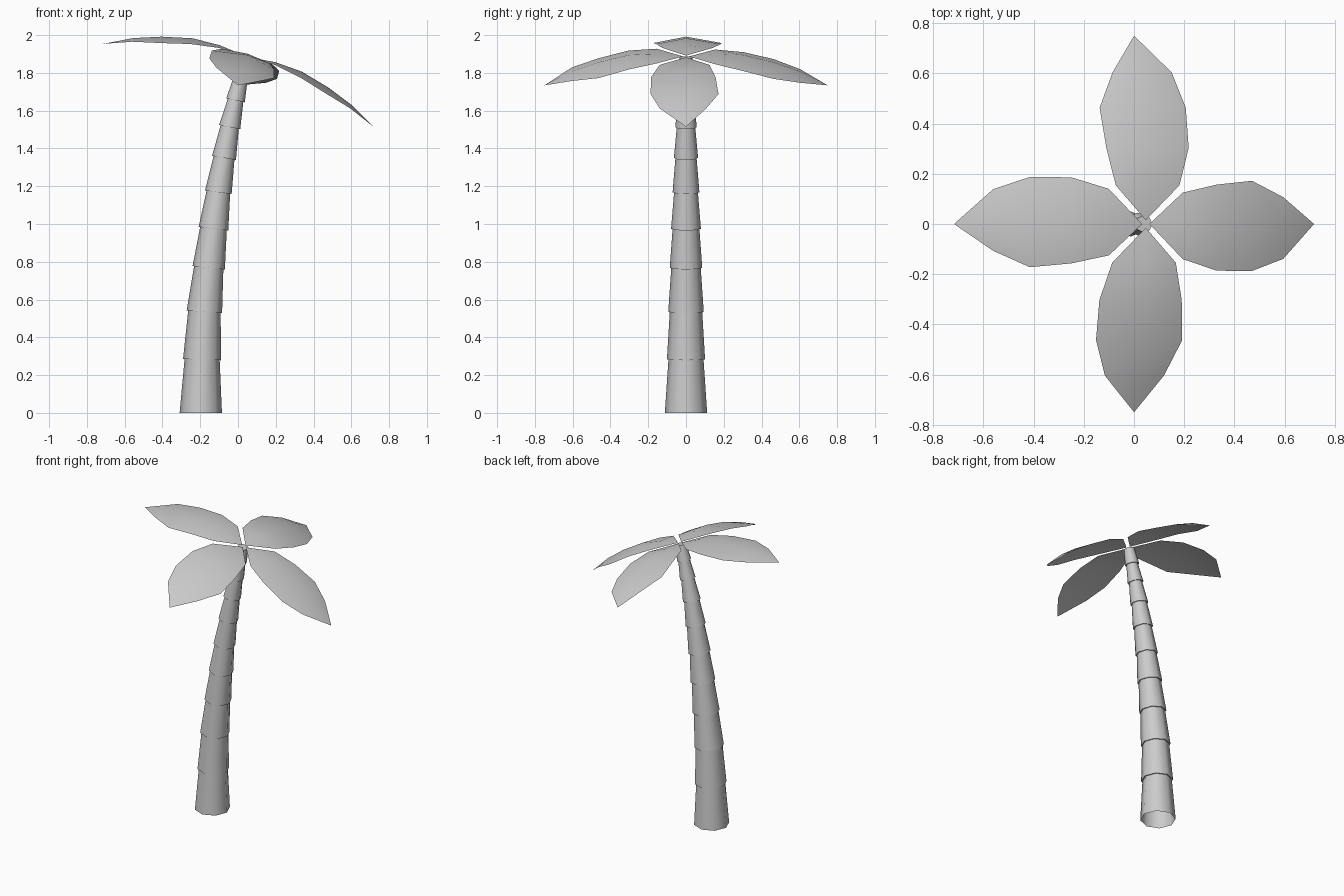
import bpy, bmesh, math
from mathutils import Vector, Matrix

if "Cube" in bpy.data.objects:
    bpy.data.objects.remove(bpy.data.objects["Cube"])


def finish(bm, name, angle):
    mesh = bpy.data.meshes.new(name)
    bm.to_mesh(mesh)
    bm.free()
    obj = bpy.data.objects.new(name, mesh)
    bpy.context.collection.objects.link(obj)
    bpy.ops.object.select_all(action='DESELECT')
    obj.select_set(True)
    bpy.context.view_layer.objects.active = obj
    bpy.ops.object.shade_smooth_by_angle(angle=math.radians(angle))
    return obj


# Trunk: leaning stack of tapered segments (x, z, radius at each joint)
SIDES = 8
JOINTS = [(-.197, 0, .112), (-.190, .282, .101), (-.178, .535, .094),
          (-.155, .768, .086), (-.130, .975, .079), (-.104, 1.168, .071),
          (-.074, 1.35, .064), (-.044, 1.513, .057), (-.013, 1.655, .050),
          (.015, 1.775, .045), (.040, 1.88, .042)]


def trunk():
    bm = bmesh.new()

    def ring(i, r):
        a, b = JOINTS[max(i - 1, 0)], JOINTS[min(i + 1, len(JOINTS) - 1)]
        lean = math.atan2(b[0] - a[0], b[1] - a[1]) if i else 0
        x, z, _ = JOINTS[i]
        rot = Matrix.Rotation(lean, 3, 'Y')
        return [bm.verts.new(Vector((x, 0, z)) + rot @ Vector(
            (r * math.cos(t), r * math.sin(t), 0)))
            for t in (k * math.tau / SIDES for k in range(SIDES))]

    rings = []
    for i in range(len(JOINTS) - 1):
        rings.append(ring(i, JOINTS[i][2]))
        rings.append(ring(i + 1, JOINTS[i + 1][2] - .008))
    for lo, hi in zip(rings, rings[1:]):
        for k in range(SIDES):
            n = (k + 1) % SIDES
            bm.faces.new((lo[k], lo[n], hi[n], hi[k]))
    bm.faces.new(rings[-1])
    finish(bm, "trunk", 50)


# Leaf rows: distance, left half width, right half width, edge z, ridge z
ROWS = [(.154, .125, .14, 0, .015), (.303, .157, .186, -.024, .008),
        (.463, .172, .187, -.067, -.032), (.604, .107, .139, -.103, -.083)]


def leaf(name, turn):
    bm = bmesh.new()
    base = bm.verts.new((.015, 0, 0))
    tip = bm.verts.new((.75, 0, -.16))
    rows = [[bm.verts.new((s, lw, e)), bm.verts.new((s, 0, m)),
             bm.verts.new((s, -rw, e))] for s, lw, rw, e, m in ROWS]
    for j in (0, 1):
        bm.faces.new((base, rows[0][j + 1], rows[0][j]))
        for a, b in zip(rows, rows[1:]):
            bm.faces.new((a[j], a[j + 1], b[j + 1], b[j]))
        bm.faces.new((rows[-1][j], rows[-1][j + 1], tip))
    # the whole crown tips over with the trunk
    bm.transform(Matrix.Translation((.047, 0, 1.887))
                 @ Matrix.Rotation(math.radians(17), 4, 'Y')
                 @ Matrix.Rotation(turn, 4, 'Z'))
    finish(bm, name, 60)


trunk()
for n, side in enumerate(("right", "back", "left", "front")):
    leaf("leaf_" + side, n * math.pi / 2)
